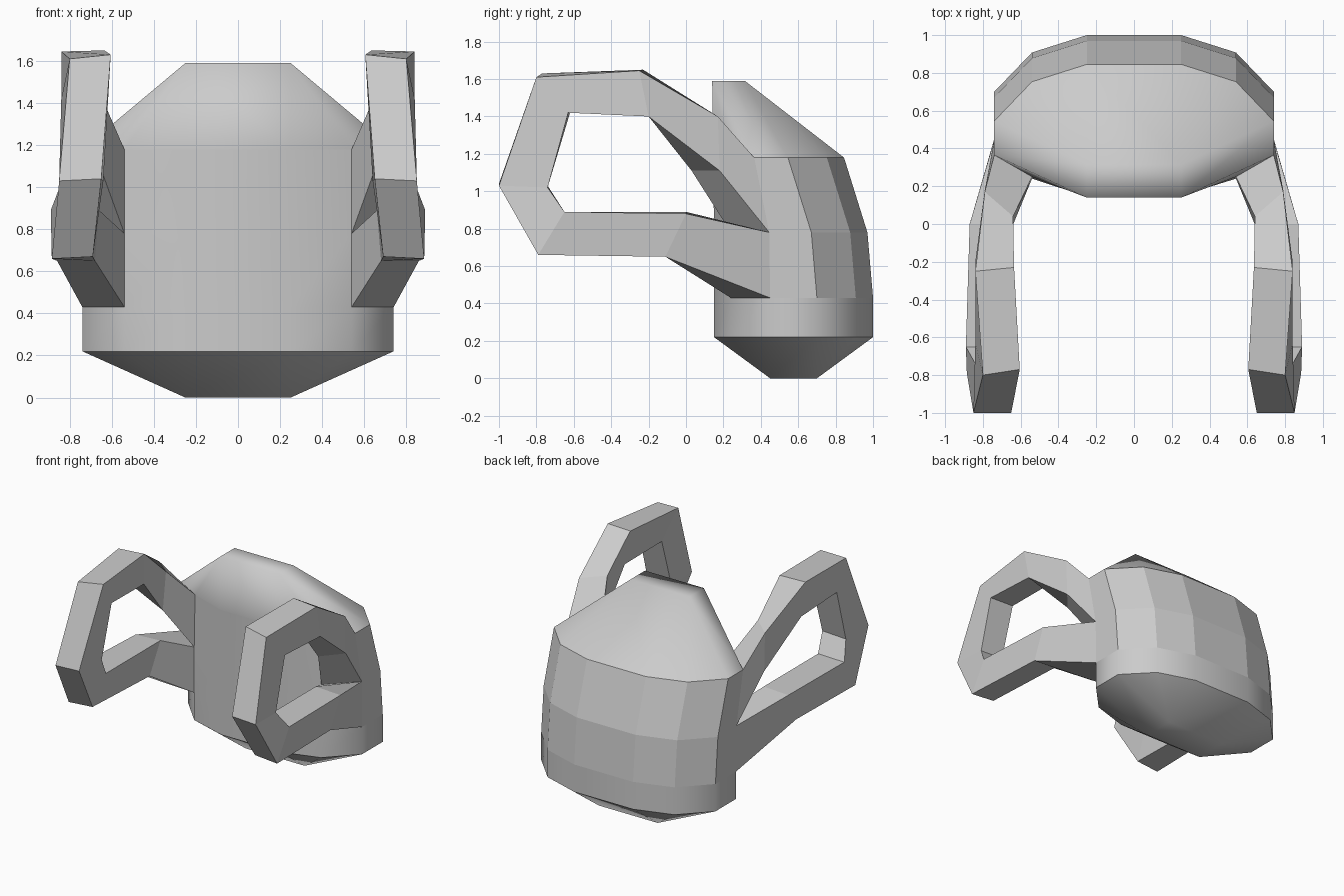
import bpy, bmesh

if "Cube" in bpy.data.objects:
    bpy.data.objects.remove(bpy.data.objects["Cube"])


def finish(bm, name):
    bmesh.ops.recalc_face_normals(bm, faces=bm.faces)
    mesh = bpy.data.meshes.new(name)
    bm.to_mesh(mesh)
    bm.free()
    obj = bpy.data.objects.new(name, mesh)
    bpy.context.collection.objects.link(obj)
    return obj


def bridge(bm, a, b, skip=(), smooth=()):
    n = len(a)
    for i in range(n):
        if i in skip:
            continue
        j = (i + 1) % n
        bm.faces.new((a[i], a[j], b[j], b[i])).smooth = i in smooth


# Bag body: stacked 12-sided rings, given as (z, back y, side-front y, corner y, front y)
bm = bmesh.new()
rings = []
for z, back, side, corner, front in [(0.22, 1.0, 0.45, 0.24, 0.15),
                                     (0.43, 1.0, 0.45, 0.24, 0.15),
                                     (0.78, 0.97, 0.445, 0.24, 0.15),
                                     (1.18, 0.845, 0.365, 0.25, 0.145)]:
    half = [(0.25, front), (0.54, corner), (0.74, side),
            (0.74, back - 0.30), (0.54, back - 0.092), (0.25, back)]
    outline = half + [(-x, y) for x, y in reversed(half)]
    rings.append([bm.verts.new((x, y, z)) for x, y in outline])

# Strap faces (1 and 9) are left open above the base band, where straps join
bridge(bm, rings[0], rings[1], smooth=range(12))
for k in (1, 2):
    bridge(bm, rings[k], rings[k + 1], skip=(1, 9), smooth=(0, 10, 11))


# Rounded caps: a small middle quad joined to the end ring
def cap(ring, z, front, back):
    a, b, c, d = [bm.verts.new(p) for p in ((0.25, front, z), (0.25, back, z),
                                            (-0.25, back, z), (-0.25, front, z))]
    r = ring
    for f in ((a, b, c, d), (a, r[0], r[1], r[2]), (a, r[2], r[3], b),
              (b, r[3], r[4], r[5]), (b, r[5], r[6], c), (c, r[6], r[7], r[8]),
              (c, r[8], r[9], d), (d, r[9], r[10], r[11]), (d, r[11], r[0], a)):
        bm.faces.new(f).smooth = True
    for i in range(12):
        bm.edges.get((r[i], r[(i + 1) % 12])).smooth = False


cap(rings[0], 0.0, 0.45, 0.70)
cap(rings[3], 1.59, 0.14, 0.315)
finish(bm, "bag_body")

# Shoulder straps: quad sections swept around the loop
# (outside edge inner/outer x, then inside edge outer/inner x)
sections = [
    [(.54, .24, .43), (.74, .45, .43), (.74, .445, .78), (.54, .24, .78)],
    [(.68, -.10, .65), (.86, -.11, .65), (.87, .00, .88), (.66, .00, .89)],
    [(.69, -.78, .67), (.885, -.79, .66), (.89, -.65, .89), (.66, -.66, .89)],
    [(.65, -1.0, 1.04), (.85, -1.0, 1.03), (.84, -.74, 1.02), (.64, -.74, 1.03)],
    [(.605, -.77, 1.63), (.80, -.80, 1.61), (.84, -.63, 1.42), (.64, -.62, 1.42)],
    [(.635, -.23, 1.65), (.84, -.25, 1.645), (.84, -.20, 1.40), (.66, -.20, 1.40)],
    [(.64, .04, 1.41), (.79, .17, 1.40), (.79, .18, 1.11), (.66, .03, 1.11)],
    [(.54, .25, 1.18), (.74, .365, 1.18), (.74, .445, .78), (.54, .24, .78)],
]
bm = bmesh.new()
loops = [[bm.verts.new(p) for p in s] for s in sections]
for a, b in zip(loops, loops[1:]):
    bridge(bm, a, b)
straps = finish(bm, "shoulder_straps")
straps.modifiers.new("Mirror", 'MIRROR').use_mirror_merge = False
